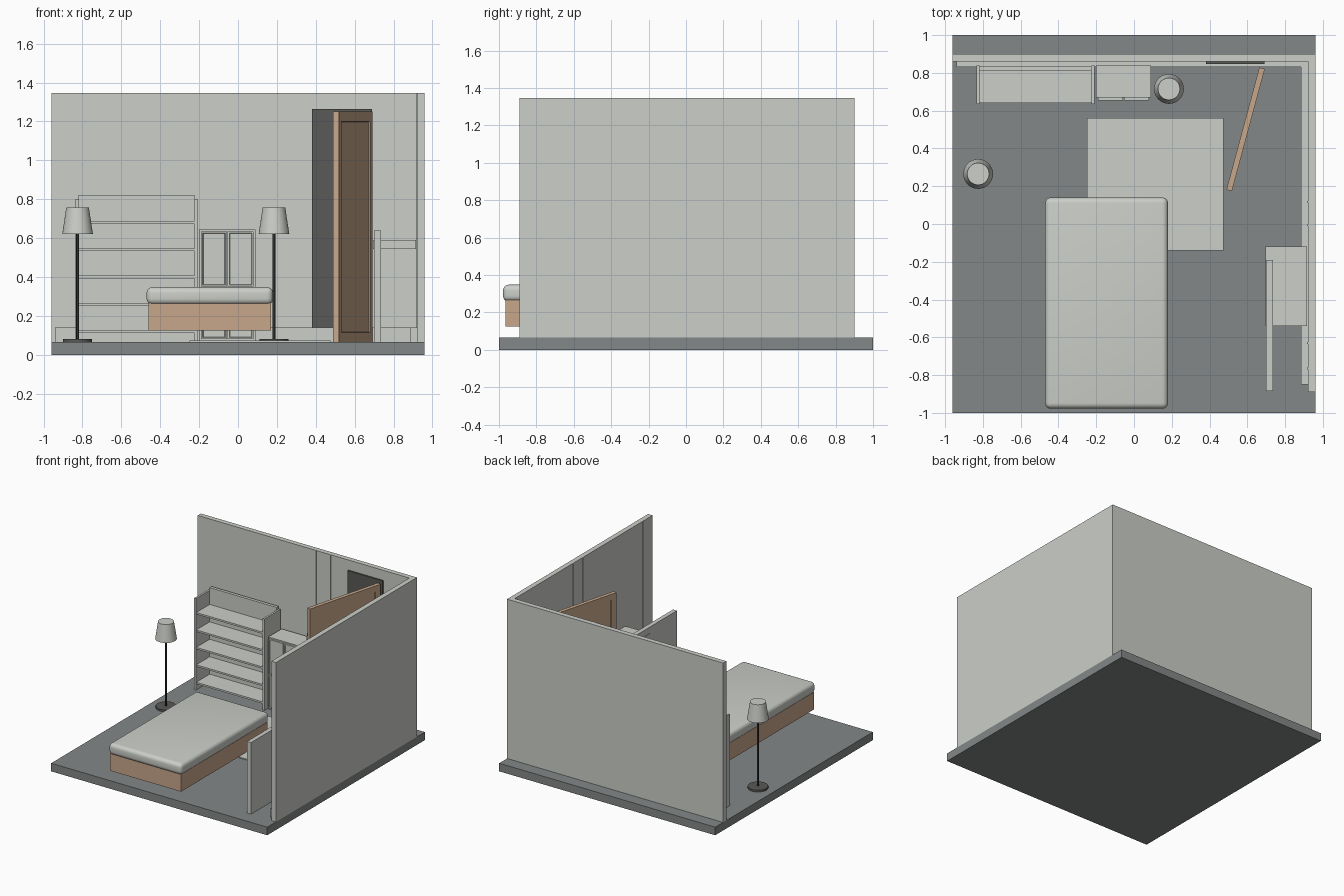
import bpy, bmesh, math
from mathutils import Matrix

cube = bpy.data.objects.get("Cube")
if cube:
    bpy.data.objects.remove(cube, do_unlink=True)


def material(name, rgb):
    m = bpy.data.materials.new(name)
    m.use_nodes = True
    m.diffuse_color = (*rgb, 1)
    m.node_tree.nodes["Principled BSDF"].inputs["Base Color"].default_value = (*rgb, 1)
    return m


PALE = material("pale grey", (0.60, 0.62, 0.58))
FLOOR = material("floor grey", (0.23, 0.245, 0.245))
WOOD = material("light wood", (0.58, 0.39, 0.26))
DARK = material("dark grey", (0.10, 0.10, 0.095))
BLACK = material("black metal", (0.03, 0.03, 0.03))


def finish(name, bm, mat, smooth=False):
    mesh = bpy.data.meshes.new(name)
    bm.to_mesh(mesh)
    bm.free()
    mesh.materials.append(mat)
    ob = bpy.data.objects.new(name, mesh)
    bpy.context.collection.objects.link(ob)
    if smooth:
        bpy.ops.object.select_all(action="DESELECT")
        ob.select_set(True)
        bpy.context.view_layer.objects.active = ob
        bpy.ops.object.shade_smooth_by_angle(angle=math.radians(40))
    return ob


def box(name, x, y, z, mat, bevel=0, inset=None):
    """Box from (min, max) spans; inset = (axis, width, depth) recesses both faces on an axis."""
    bm = bmesh.new()
    bmesh.ops.create_cube(bm, size=1)
    for v in bm.verts:
        for i, (lo, hi) in enumerate((x, y, z)):
            v.co[i] = lo if v.co[i] < 0 else hi
    if bevel:
        bmesh.ops.bevel(bm, geom=bm.edges[:], offset=bevel, segments=5,
                        profile=0.5, affect="EDGES")
    if inset:
        axis, width, depth = inset
        faces = [f for f in bm.faces if abs(f.normal[axis]) > 0.9]
        bmesh.ops.inset_individual(bm, faces=faces, thickness=width, depth=0)
        bmesh.ops.inset_individual(bm, faces=faces, thickness=0.004, depth=-depth)
    return finish(name, bm, mat, smooth=bool(bevel))


def cone(name, at, z0, z1, r0, r1, mat):
    bm = bmesh.new()
    bmesh.ops.create_cone(bm, cap_ends=True, segments=32, radius1=r0, radius2=r1,
                          depth=z1 - z0,
                          matrix=Matrix.Translation((*at, (z0 + z1) / 2)))
    return finish(name, bm, mat, smooth=True)


G, TOP = 0.065, 1.345  # floor level and wall top

# Room shell
box("floor", (-0.96, 0.96), (-1, 1), (0, G), FLOOR)
box("back_wall", (-0.96, 0.96), (0.86, 0.9), (G, TOP), PALE)
box("side_wall", (0.92, 0.96), (-0.89, 0.86), (G, TOP), PALE)
box("back_skirting", (-0.94, 0.92), (0.83, 0.86), (G, 0.14), PALE)
box("side_skirting", (0.885, 0.92), (-0.85, 0.83), (G, 0.14), PALE)

# Fine vertical wall battens
for i, c in enumerate((-0.535, -0.405, 0.09, 0.22)):
    box(f"back_batten_{i}", (c - 0.004, c + 0.004), (0.857, 0.86), (0.14, TOP), PALE)
for i, c in enumerate((0.117, -0.007, -0.63, -0.765)):
    box(f"side_batten_{i}", (0.917, 0.92), (c - 0.004, c + 0.004), (0.14, TOP), PALE)

# Doorway and open door, turned about its hinge
box("doorway", (0.38, 0.69), (0.848, 0.86), (G, 1.265), DARK)
door = box("door", (-0.015, 0.015), (-0.67, 0), (G, 1.25), WOOD, inset=(0, 0.07, 0.007))
door.location = (0.678, 0.825, 0)
door.rotation_euler.z = math.atan2(-0.175, 0.65)

# Rug and bed
box("rug", (-0.25, 0.475), (-0.14, 0.56), (G, 0.073), PALE)
box("bed_base", (-0.46, 0.17), (-0.965, 0.13), (0.125, 0.265), WOOD)
box("mattress", (-0.47, 0.18), (-0.978, 0.14), (0.258, 0.348), PALE, bevel=0.03)

# Bookshelf
for name, x in (("right", -0.835), ("left", -0.225)):
    box(f"bookshelf_{name}_side", (x, x + 0.016), (0.635, 0.84), (G, 0.80), PALE)
box("bookshelf_back", (-0.82, -0.224), (0.81, 0.835), (G, 0.822), PALE)
for i in range(5):
    z = 0.12 + 0.14 * i
    box(f"bookshelf_shelf_{i}", (-0.82, -0.224), (0.64, 0.815), (z - 0.007, z + 0.007), PALE)

# Cabinet with two doors, each with an upper and a lower panel
box("cabinet_body", (-0.2, 0.09), (0.67, 0.84), (G, 0.645), PALE)
for side, x in (("right", -0.19), ("left", -0.053)):
    for level, z in (("lower", (0.08, 0.345)), ("upper", (0.35, 0.635))):
        box(f"cabinet_{level}_{side}_door", (x, x + 0.133), (0.655, 0.671), z, PALE,
            inset=(1, 0.012, 0.006))

# Writing shelf against the side wall and its upright panel
box("desk_top", (0.695, 0.915), (-0.54, -0.12), (0.545, 0.59), PALE)
box("desk_panel", (0.70, 0.735), (-0.885, -0.19), (G, 0.64), PALE)

# Floor lamps
for i, at in enumerate(((-0.825, 0.265), (0.185, 0.715))):
    cone(f"lamp_{i}_base", at, G, 0.08, 0.075, 0.075, DARK)
    cone(f"lamp_{i}_pole", at, 0.08, 0.63, 0.007, 0.007, BLACK)
    cone(f"lamp_{i}_shade", at, 0.62, 0.758, 0.079, 0.058, PALE)
